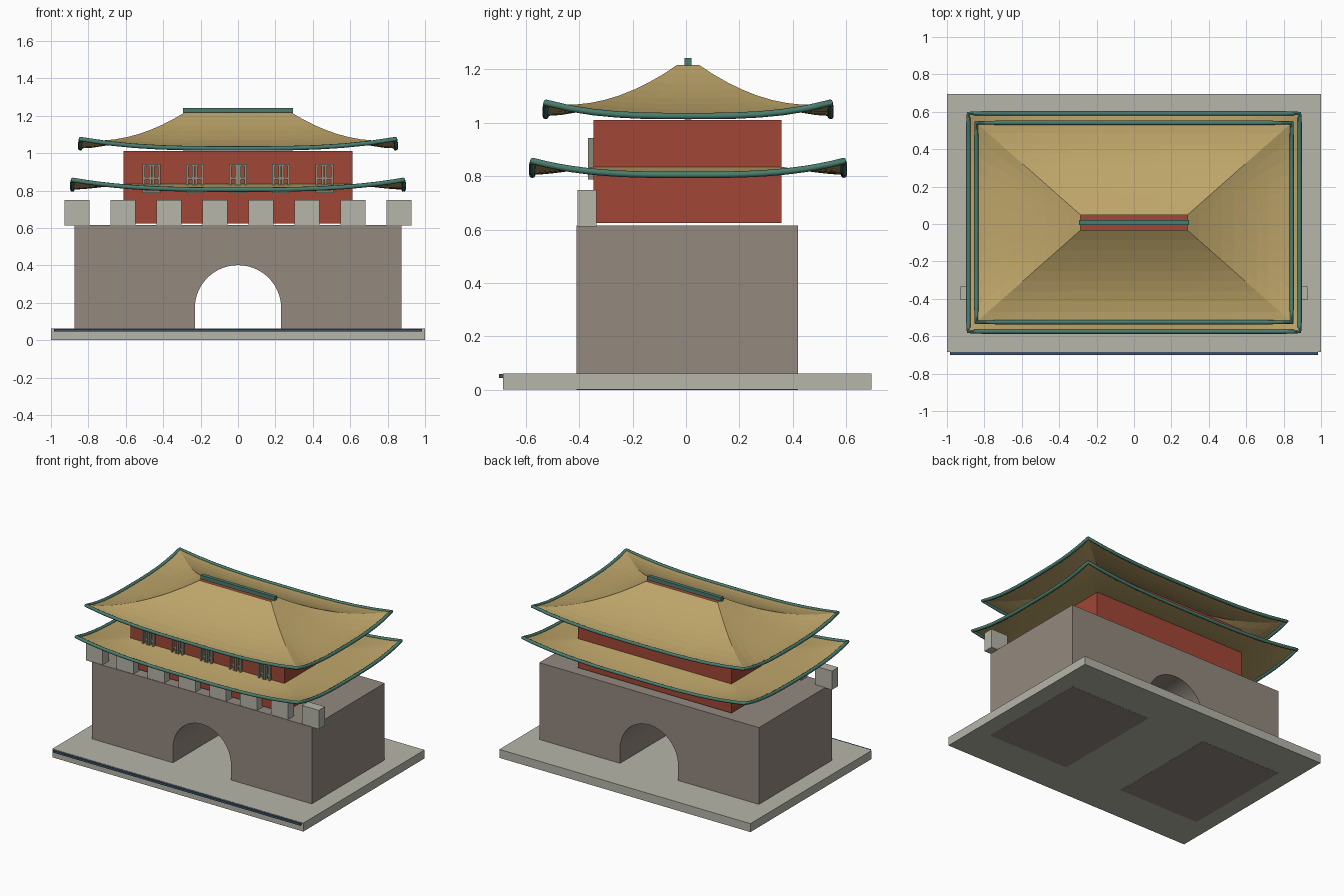
import bpy, bmesh, math

if "Cube" in bpy.data.objects:
    bpy.data.objects.remove(bpy.data.objects["Cube"])

CY = 0.008  # depth centre of the building


def mat(name, rgb):
    m = bpy.data.materials.new(name)
    m.diffuse_color = (*[(c / 255) ** 2.2 for c in rgb], 1)
    m.use_nodes = True
    m.node_tree.nodes["Principled BSDF"].inputs["Base Color"].default_value = m.diffuse_color
    return m


STONE = mat("pale stone", (180, 180, 168))
WALL = mat("grey brown masonry", (146, 136, 126))
RED = mat("red plaster", (160, 72, 56))
GOLD = mat("ochre tile", (188, 163, 105))
TEAL = mat("teal trim", (76, 124, 110))
BLUE = mat("slate blue", (62, 82, 104))
FRAME = mat("window grey", (140, 138, 120))


def finish(name, bm, material):
    me = bpy.data.meshes.new(name)
    bm.to_mesh(me)
    bm.free()
    me.materials.append(material)
    ob = bpy.data.objects.new(name, me)
    bpy.context.collection.objects.link(ob)
    return ob


def box_into(bm, x0, x1, y0, y1, z0, z1):
    vs = bmesh.ops.create_cube(bm, size=1)["verts"]
    for v in vs:
        v.co.x = x1 if v.co.x > 0 else x0
        v.co.y = y1 if v.co.y > 0 else y0
        v.co.z = z1 if v.co.z > 0 else z0


def box(name, material, *dims):
    bm = bmesh.new()
    box_into(bm, *dims)
    return finish(name, bm, material)


def smooth(ob, angle=40):
    bpy.ops.object.select_all(action="DESELECT")
    ob.select_set(True)
    bpy.context.view_layer.objects.active = ob
    bpy.ops.object.shade_smooth_by_angle(angle=math.radians(angle))


# Plinth and its front strip
box("plinth", STONE, -1, 1, -0.685, 0.695, 0.001, 0.062)
box("plinth_front_strip", BLUE, -0.985, 0.985, -0.70, -0.684, 0.045, 0.06)

# Gate base: two solid blocks and an arched span between them
Y0, Y1, TOP, R, SPRING = -0.41, 0.42, 0.615, 0.231, 0.17
box("gate_block_left", WALL, -0.875, -R, Y0, Y1, 0, TOP)
box("gate_block_right", WALL, R, 0.875, Y0, Y1, 0, TOP)
bm = bmesh.new()
N = 32
cols = []
for i in range(N + 1):
    a = math.pi * (1 - i / N)
    x, z = R * math.cos(a), SPRING + R * math.sin(a)
    cols.append([bm.verts.new(p) for p in
                 ((x, Y0, z), (x, Y0, TOP), (x, Y1, TOP), (x, Y1, z))])
for a, b in zip(cols, cols[1:]):
    for k in range(4):
        j = (k + 1) % 4
        bm.faces.new((a[k], b[k], b[j], a[j]))
bmesh.ops.recalc_face_normals(bm, faces=bm.faces)
smooth(finish("arch_span", bm, WALL))

# Front battlements
for i in range(8):
    x = -0.861 + i * 0.246
    box(f"merlon_{i + 1}", STONE, x - 0.067, x + 0.067, -0.406, -0.335, 0.612, 0.748)

# Hall
box("hall", RED, -0.612, 0.612, -0.347, 0.357, 0.625, 1.01)

# Lattice windows along the front
for i in range(5):
    x, z0, z1 = (i - 2) * 0.231, 0.787, 0.943
    bm = bmesh.new()
    for k in (-0.041, -0.008, 0.008, 0.041):
        box_into(bm, x + k - 0.007, x + k + 0.007, -0.366, -0.346, z0, z1)
    for z in (z0 + 0.006, (z0 + z1) / 2, z1 - 0.006):
        box_into(bm, x - 0.048, x + 0.048, -0.361, -0.346, z - 0.006, z + 0.006)
    finish(f"window_lattice_{i + 1}", bm, FRAME)


# Sweeping roofs: rectangular rings lofted from lifted eaves to an open top
def ring(hx, hy, z, lift, n):
    corners = [(-1, -1), (1, -1), (1, 1), (-1, 1)]
    pts = []
    for k in range(4):
        (ax, ay), (bx, by) = corners[k], corners[(k + 1) % 4]
        for i in range(n):
            f = i / n
            pts.append((hx * (ax + (bx - ax) * f), CY + hy * (ay + (by - ay) * f),
                        z + lift * abs(2 * f - 1) ** 3))
    return pts


def roof(name, outer, inner, z0, z1, lift, power, n, rows):
    bm = bmesh.new()
    rings = []
    for r in range(rows + 1):
        t = r / rows
        hx, hy = (o + (i - o) * t for o, i in zip(outer, inner))
        pts = ring(hx, hy, z0 + (z1 - z0) * t ** power, lift * (1 - t) ** 2, n)
        rings.append([bm.verts.new(p) for p in pts])
    for a, b in zip(rings, rings[1:]):
        for k in range(len(a)):
            j = (k + 1) % len(a)
            bm.faces.new((a[k], a[j], b[j], b[k]))
    # Round trim following the eave
    cu = bpy.data.curves.new(name + "_eave_trim", "CURVE")
    cu.dimensions, cu.bevel_depth, cu.bevel_resolution = "3D", 0.012, 2
    sp = cu.splines.new("POLY")
    pts = ring(*outer, z0, lift, n)
    sp.points.add(len(pts) - 1)
    for p, co in zip(sp.points, pts):
        p.co = (*co, 1)
    sp.use_cyclic_u = True
    cu.materials.append(TEAL)
    trim = bpy.data.objects.new(name + "_eave_trim", cu)
    bpy.context.collection.objects.link(trim)
    bpy.ops.object.select_all(action="DESELECT")
    trim.select_set(True)
    bpy.context.view_layer.objects.active = trim
    bpy.ops.object.convert(target="MESH")
    smooth(bpy.context.object, 50)
    return finish(name, bm, GOLD)


lower = roof("lower_roof", (0.885, 0.583), (0.61, 0.35), 0.805, 0.835, 0.052, 1.5, 24, 8)
smooth(lower)
roof("upper_roof", (0.843, 0.533), (0.285, 0.04), 1.025, 1.217, 0.05, 1.8, 12, 9)

# Ridge bar above the open roof top
box("ridge", TEAL, -0.295, 0.295, CY - 0.013, CY + 0.013, 1.214, 1.242)
